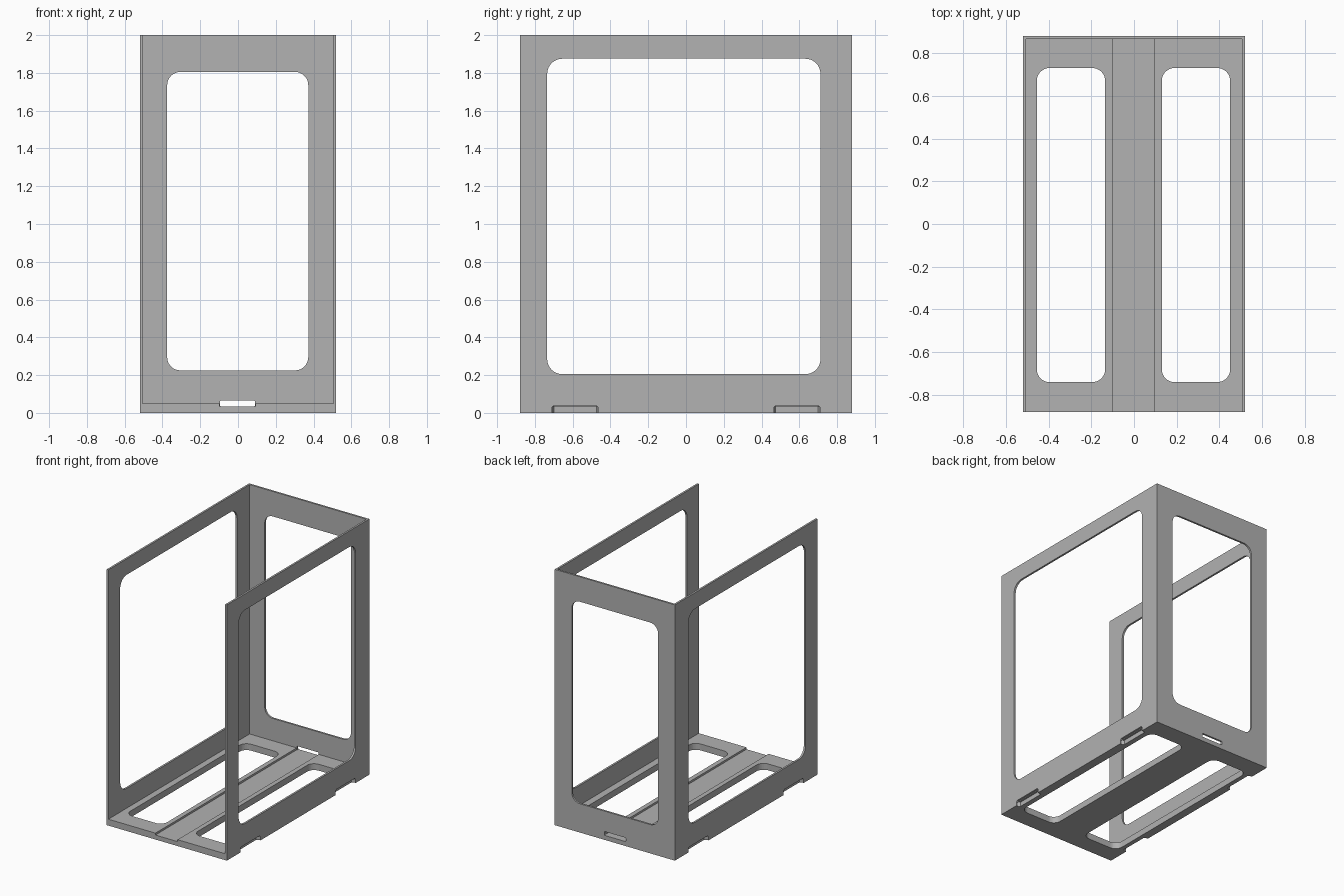
import bpy
import bmesh
from math import cos, sin, pi
from mathutils import Vector

cube = bpy.data.objects.get("Cube")
if cube:
    bpy.data.objects.remove(cube, do_unlink=True)

GREY = (0.445, 0.445, 0.445, 1.0)
grey = bpy.data.materials.new("plain grey")
grey.use_nodes = True
grey.diffuse_color = GREY
grey.node_tree.nodes["Principled BSDF"].inputs["Base Color"].default_value = GREY

# Overall sizes
HALF_X, HALF_Y, HEIGHT = 0.52, 0.88, 2.0
WALL = 0.015
INNER_X, INNER_Y = HALF_X - WALL, HALF_Y - WALL
BASE_Z, FLOOR_Z = 0.035, 0.05
NOTCH_Z, NOTCH_DEPTH = 0.04, 0.015
NOTCHES = [(-0.71, -0.465), (0.465, 0.71)]


def rect(u0, u1, v0, v1):
    return [(u0, v0), (u1, v0), (u1, v1), (u0, v1)]


def rounded_rect(u0, u1, v0, v1, r, steps=8):
    corners = [(u1 - r, v1 - r), (u0 + r, v1 - r), (u0 + r, v0 + r), (u1 - r, v0 + r)]
    points = []
    for quarter, (cu, cv) in enumerate(corners):
        for i in range(steps + 1):
            a = (quarter + i / steps) * pi / 2
            points.append((cu + r * cos(a), cv + r * sin(a)))
    return points


def panel(name, outline, holes, place, direction):
    """Fill an outline around its holes and extrude it along direction."""
    bm = bmesh.new()
    edges = []
    for loop in [outline] + holes:
        verts = [bm.verts.new(place(u, v)) for u, v in loop]
        edges += [bm.edges.new((a, b)) for a, b in zip(verts, verts[1:] + verts[:1])]
    bmesh.ops.triangle_fill(bm, use_beauty=True, edges=edges)
    result = bmesh.ops.extrude_face_region(bm, geom=bm.faces[:], use_keep_orig=True)
    moved = [g for g in result["geom"] if isinstance(g, bmesh.types.BMVert)]
    bmesh.ops.translate(bm, verts=moved, vec=Vector(direction))
    bmesh.ops.recalc_face_normals(bm, faces=bm.faces[:])
    mesh = bpy.data.meshes.new(name)
    bm.to_mesh(mesh)
    bm.free()
    mesh.materials.append(grey)
    obj = bpy.data.objects.new(name, mesh)
    bpy.context.collection.objects.link(obj)
    return obj


# Side walls: large window, two notches along the bottom edge
side = [(-HALF_Y, 0)]
for y0, y1 in NOTCHES:
    c = 0.01
    side += [(y0, 0), (y0, NOTCH_Z - c), (y0 + c, NOTCH_Z),
             (y1 - c, NOTCH_Z), (y1, NOTCH_Z - c), (y1, 0)]
side += [(HALF_Y, 0), (HALF_Y, HEIGHT), (-HALF_Y, HEIGHT)]
side_window = rounded_rect(-0.735, 0.712, 0.205, 1.875, 0.08)
for name, s in (("left_wall", 1), ("right_wall", -1)):
    panel(name, side, [side_window],
          lambda u, v: (s * INNER_X, u, v), (s * WALL, 0, 0))

# Back wall: window and a small slot above the floor channel
panel("back_wall", rect(-INNER_X, INNER_X, 0, HEIGHT),
      [rounded_rect(-0.375, 0.372, 0.225, 1.805, 0.07),
       rounded_rect(-0.095, 0.09, BASE_Z, 0.065, 0.004, 3)],
      lambda u, v: (u, INNER_Y, v), (0, WALL, 0))

# Base plate: two long openings, edges recessed behind the wall notches
base = [(-INNER_X, -HALF_Y), (INNER_X, -HALF_Y)]
for s, spans in ((1, NOTCHES), (-1, [n[::-1] for n in NOTCHES[::-1]])):
    for y0, y1 in spans:
        base += [(s * x, y) for x, y in ((INNER_X, y0), (INNER_X - NOTCH_DEPTH, y0 + s * 0.01),
                                         (INNER_X - NOTCH_DEPTH, y1 - s * 0.01), (INNER_X, y1))]
    base.append((s * INNER_X, s * INNER_Y if s > 0 else -HALF_Y))
    if s > 0:
        base.append((-INNER_X, INNER_Y))
base.pop()
openings = [rounded_rect(x, x + 0.32, -0.74, 0.73, 0.06) for x in (-0.455, 0.13)]
panel("base_plate", base, openings, lambda u, v: (u, v, 0), (0, 0, BASE_Z))

# Raised floor strips on both sides of the central channel
for name, x0, x1, hole in (("right_floor_strip", -INNER_X, -0.098, openings[0]),
                           ("left_floor_strip", 0.093, INNER_X, openings[1])):
    panel(name, rect(x0, x1, -HALF_Y, INNER_Y), [hole],
          lambda u, v: (u, v, BASE_Z), (0, 0, FLOOR_Z - BASE_Z))
